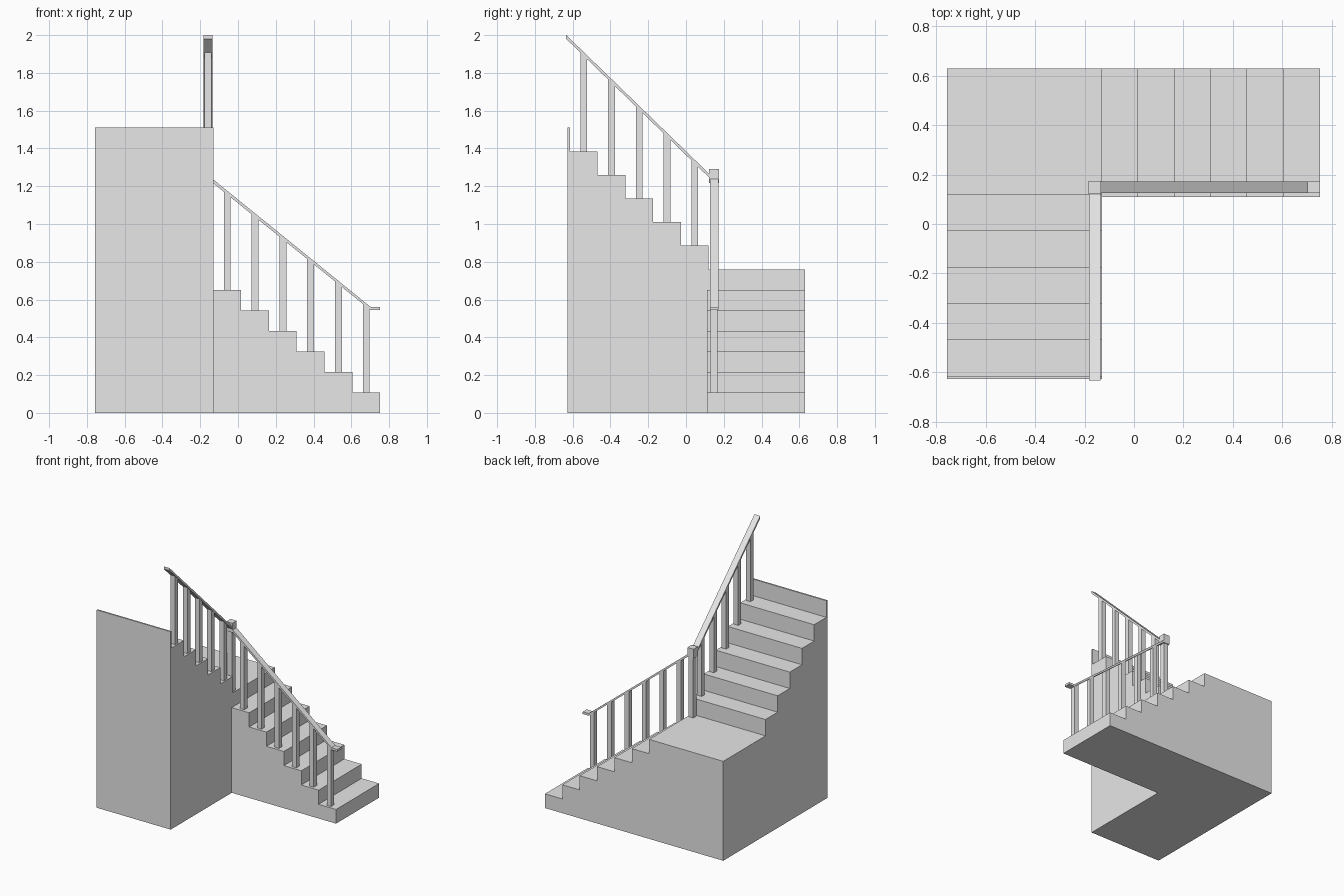
import bpy
import bmesh
from mathutils import Vector

cube = bpy.data.objects.get("Cube")
if cube:
    bpy.data.objects.remove(cube, do_unlink=True)

# One plain grey for the whole staircase
grey = bpy.data.materials.new("plain_grey")
grey.use_nodes = True
COLOUR = (0.8, 0.8, 0.8, 1)
grey.diffuse_color = COLOUR
grey.node_tree.nodes["Principled BSDF"].inputs["Base Color"].default_value = COLOUR


def prism(name, profile, axis, lo, hi):
    """Extrude a (horizontal, z) profile along the x or y axis from lo to hi."""
    def place(h, z, d):
        return Vector((d, h, z)) if axis == "x" else Vector((h, d, z))
    bm = bmesh.new()
    face = bm.faces.new([bm.verts.new(place(h, z, lo)) for h, z in profile])
    grown = bmesh.ops.extrude_face_region(bm, geom=[face])["geom"]
    verts = [v for v in grown if isinstance(v, bmesh.types.BMVert)]
    bmesh.ops.translate(bm, verts=verts, vec=place(0, 0, hi - lo))
    bmesh.ops.recalc_face_normals(bm, faces=bm.faces)
    mesh = bpy.data.meshes.new(name)
    bm.to_mesh(mesh)
    bm.free()
    mesh.materials.append(grey)
    obj = bpy.data.objects.new(name, mesh)
    bpy.context.collection.objects.link(obj)
    return obj


def box(name, x, y, z):
    return prism(name, [(x[0], z[0]), (x[1], z[0]), (x[1], z[1]), (x[0], z[1])], "y", *y)


def steps(start, z, going, rise, count):
    """Zigzag of risers and treads climbing towards the negative direction."""
    pts = []
    for i in range(count):
        z += rise
        pts += [(start - i * going, z), (start - (i + 1) * going, z)]
    return pts


GOING = 0.147
LOW_RISE, HIGH_RISE = 0.1085, 0.125
LANDING = 0.76
INNER = -0.13       # inner side of the upper flight
LOW_START, HIGH_START = 0.752, 0.12

# Lower flight, climbing towards -x
low_profile = [(INNER, 0), (LOW_START, 0)] + steps(LOW_START, 0, GOING, LOW_RISE, 6)
prism("lower_flight", low_profile, "y", 0.11, 0.63)

# Landing with the upper flight climbing towards -y, ending in a thin top riser
high_steps = steps(HIGH_START, LANDING, GOING, HIGH_RISE, 5)
high_profile = [(-0.627, 0), (0.63, 0), (0.63, LANDING), (HIGH_START, LANDING)] + high_steps
high_profile += [(high_steps[-1][0], 1.512), (-0.627, 1.512)]
prism("landing_and_upper_flight", high_profile, "x", -0.756, INNER)


# Underside height of each handrail
def low_rail(x):
    return 1.11 - 0.806 * x


def high_rail(y):
    return 1.365 - 0.97 * y


def baluster(name, mid, foot, rail, axis, lo, hi):
    a, b = mid - 0.018, mid + 0.018
    prism(name, [(a, foot), (b, foot), (b, rail(b)), (a, rail(a))], axis, lo, hi)


# Balusters, one in the middle of each tread, with tops cut to the rail
for i in range(6):
    baluster(f"lower_baluster_{i + 1}", LOW_START - (i + 0.5) * GOING,
             (i + 1) * LOW_RISE, low_rail, "y", 0.13, 0.167)
for i in range(5):
    baluster(f"upper_baluster_{i + 1}", HIGH_START - (i + 0.5) * GOING,
             LANDING + (i + 1) * HIGH_RISE, high_rail, "x", -0.178, -0.14)

# Handrails; the lower one levels out at its foot
a, b, tip = -0.15, 0.702, 0.752
prism("lower_handrail",
      [(a, low_rail(a)), (b, low_rail(b)), (tip, low_rail(b)),
       (tip, 0.561), (b, 0.561), (a, low_rail(a) + 0.02)],
      "y", 0.126, 0.173)
a, b = -0.634, 0.14
prism("upper_handrail",
      [(a, high_rail(a)), (b, high_rail(b)), (b, high_rail(b) + 0.02), (a, high_rail(a) + 0.02)],
      "x", -0.183, -0.135)

# Corner post with its cap
box("corner_post", (-0.178, -0.14), (0.13, 0.167), (LANDING, 1.23))
box("post_cap", (-0.185, -0.134), (0.122, 0.174), (1.218, 1.29))
